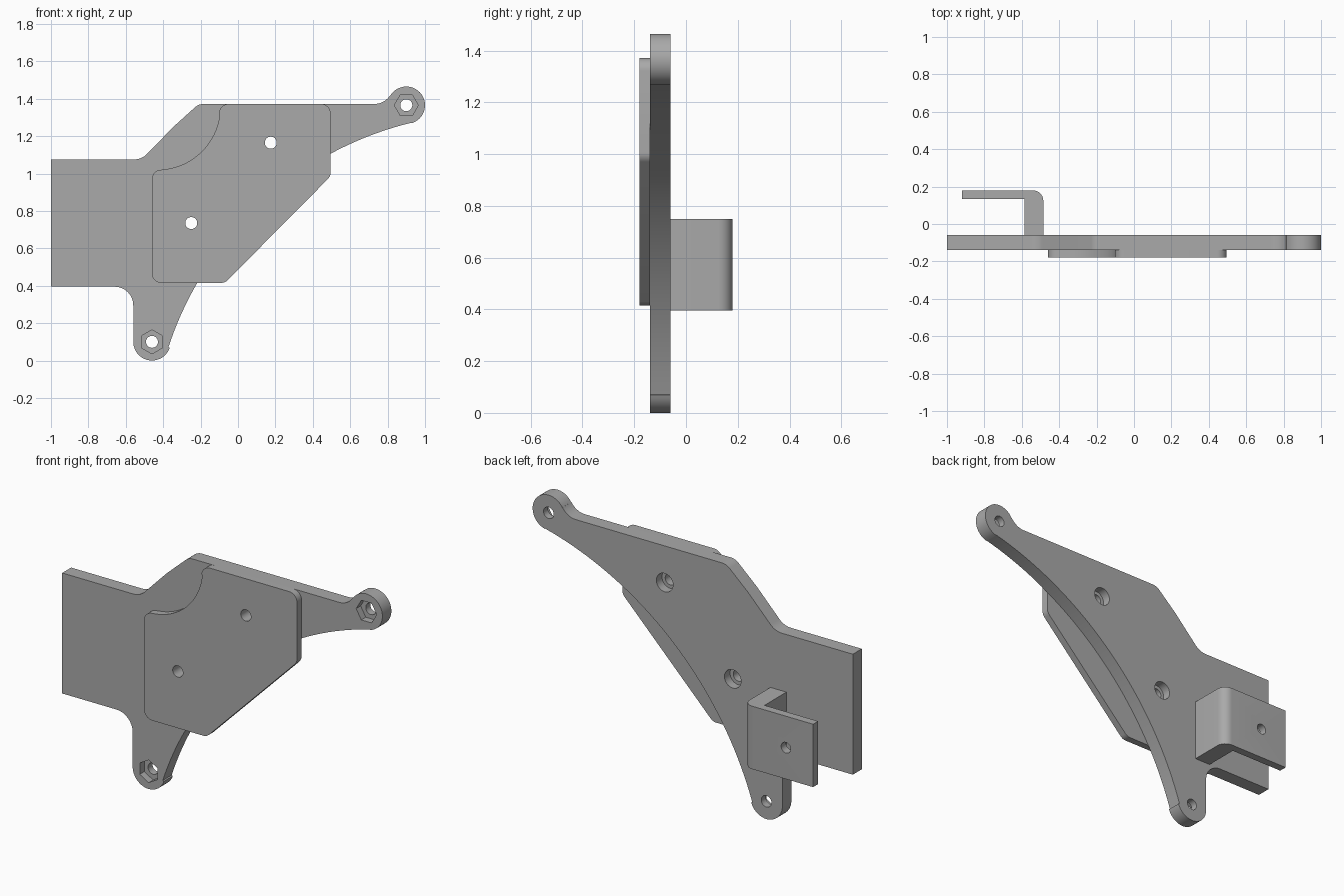
import bpy
import bmesh
from math import radians, cos, sin, pi, atan2, tan
from mathutils import Vector

cube = bpy.data.objects.get("Cube")
if cube:
    bpy.data.objects.remove(cube, do_unlink=True)

grey = bpy.data.materials.new("plain grey")
grey.use_nodes = True
colour = (0.4, 0.4, 0.4, 1)
grey.diffuse_color = colour
grey.node_tree.nodes["Principled BSDF"].inputs["Base Color"].default_value = colour


def arc(centre, r, start, end, n=12):
    """Points on an arc, angles in degrees."""
    return [(centre[0] + r * cos(radians(start + (end - start) * i / n)),
             centre[1] + r * sin(radians(start + (end - start) * i / n)))
            for i in range(n + 1)]


def corner(before, at, after, r, n=8):
    """Rounded corner between two straight edges."""
    p, a, b = Vector(at), Vector(before), Vector(after)
    u, v = (a - p).normalized(), (b - p).normalized()
    half = u.angle(v) / 2
    c = p + (u + v).normalized() * r / sin(half)
    s, e = p + u * r / tan(half) - c, p + v * r / tan(half) - c
    a0 = atan2(s.y, s.x)
    sweep = (atan2(e.y, e.x) - a0 + pi) % (2 * pi) - pi
    return arc(c, r, a0 * 180 / pi, (a0 + sweep) * 180 / pi, n)


def prism(name, outline, low, high, axis="y"):
    """Extrude an outline along y (drawn in x, z) or along z (drawn in x, y)."""
    place = (lambda p, d: (p[0], d, p[1])) if axis == "y" else (lambda p, d: (p[0], p[1], d))
    bm = bmesh.new()
    face = bm.faces.new([bm.verts.new(place(p, low)) for p in outline])
    new = bmesh.ops.extrude_face_region(bm, geom=[face])["geom"]
    bmesh.ops.translate(bm, verts=[g for g in new if isinstance(g, bmesh.types.BMVert)],
                        vec=place((0, 0), high - low))
    bmesh.ops.recalc_face_normals(bm, faces=bm.faces)
    mesh = bpy.data.meshes.new(name)
    bm.to_mesh(mesh)
    bm.free()
    mesh.materials.append(grey)
    obj = bpy.data.objects.new(name, mesh)
    bpy.context.collection.objects.link(obj)
    return obj


def drill(obj, centre, r, low, high, sides=32, turn=0):
    """Cut a round or hexagonal hole along y."""
    ring = arc(centre, r, turn, turn + 360, sides)[:-1]
    cutter = prism("cutter", ring, low, high)
    mod = obj.modifiers.new("hole", "BOOLEAN")
    mod.operation, mod.solver, mod.object = "DIFFERENCE", "EXACT", cutter
    graph = bpy.context.evaluated_depsgraph_get()
    mesh = bpy.data.meshes.new_from_object(obj.evaluated_get(graph))
    obj.modifiers.clear()
    obj.data = mesh
    bpy.data.objects.remove(cutter, do_unlink=True)


# Main plate with two lugs joined by a long concave sweep
upper, lower, sweep = (0.9, 1.365), (-0.46, 0.1), (1.357, -0.497)


def toward(p, q):
    return atan2(q[1] - p[1], q[0] - p[0]) * 180 / pi


up_a, low_a = toward(upper, sweep), toward(lower, sweep)
neck = (0.73, 1.47)
neck_a = toward(neck, upper)
shoulder = (-0.345, 1.25)
outline = [(-1, 0.395), (-1, 1.075)]
outline += corner((-1, 1.075), (-0.515, 1.075), shoulder, 0.1)
outline += [shoulder]
outline += corner(shoulder, (-0.21, 1.372), (0.7, 1.372), 0.07)
outline += arc(neck, 0.098, -90, neck_a)
outline += arc(upper, 0.1, neck_a + 180, up_a, 28)
outline += arc(sweep, 1.82, up_a + 180, low_a + 180, 40)
outline += arc(lower, 0.1, low_a, -180, 20)
outline += corner((-0.56, 0.1), (-0.56, 0.395), (-1, 0.395), 0.1)
plate = prism("main_plate", outline, -0.14, -0.06)

# Raised front cover with a scooped upper corner
cover_outline = corner((0, 0.415), (-0.46, 0.415), (-0.46, 1), 0.05)
cover_outline += arc((-0.41, 0.97), 0.05, 180, 90, 8)
cover_outline += arc((-0.43, 1.355), 0.335, -85, -8, 20)
cover_outline += arc((-0.05, 1.32), 0.052, 170, 90, 8)
cover_outline += corner((0, 1.372), (0.495, 1.372), (0.495, 1), 0.05)
cover_outline += corner((0.495, 1.3), (0.495, 0.985), (-0.07, 0.415), 0.05)
cover_outline += corner((0.495, 0.985), (-0.07, 0.415), (-0.4, 0.415), 0.05)
cover = prism("front_cover", cover_outline, -0.18, -0.14)

# Hooked bracket on the back
hook = [(-0.585, -0.06), (-0.585, 0.135), (-0.92, 0.135), (-0.92, 0.18)]
hook += corner((-0.92, 0.18), (-0.485, 0.18), (-0.485, 0), 0.055)
hook += [(-0.485, -0.06)]
bracket = prism("rear_bracket", hook, 0.395, 0.75, "z")

# Lug holes with hexagonal nut pockets on the front
for centre, turn in ((upper, 0), (lower, 30)):
    drill(plate, centre, 0.032, -0.3, 0.3)
    drill(plate, centre, 0.064, -0.3, -0.1, 6, turn)

# Screw holes through both plates, counterbored from the back
for centre in ((0.175, 1.165), (-0.25, 0.735)):
    drill(cover, centre, 0.032, -0.3, 0.3)
    drill(plate, centre, 0.032, -0.3, 0.3)
    drill(plate, centre, 0.052, -0.11, 0.3)

# Bracket hole
drill(bracket, (-0.75, 0.572), 0.03, 0.1, 0.3)

# Smooth the rounded edges, keep the sharp ones
bpy.ops.object.select_all(action="DESELECT")
for obj in (plate, cover, bracket):
    obj.select_set(True)
bpy.context.view_layer.objects.active = plate
bpy.ops.object.shade_smooth_by_angle(angle=radians(30))
